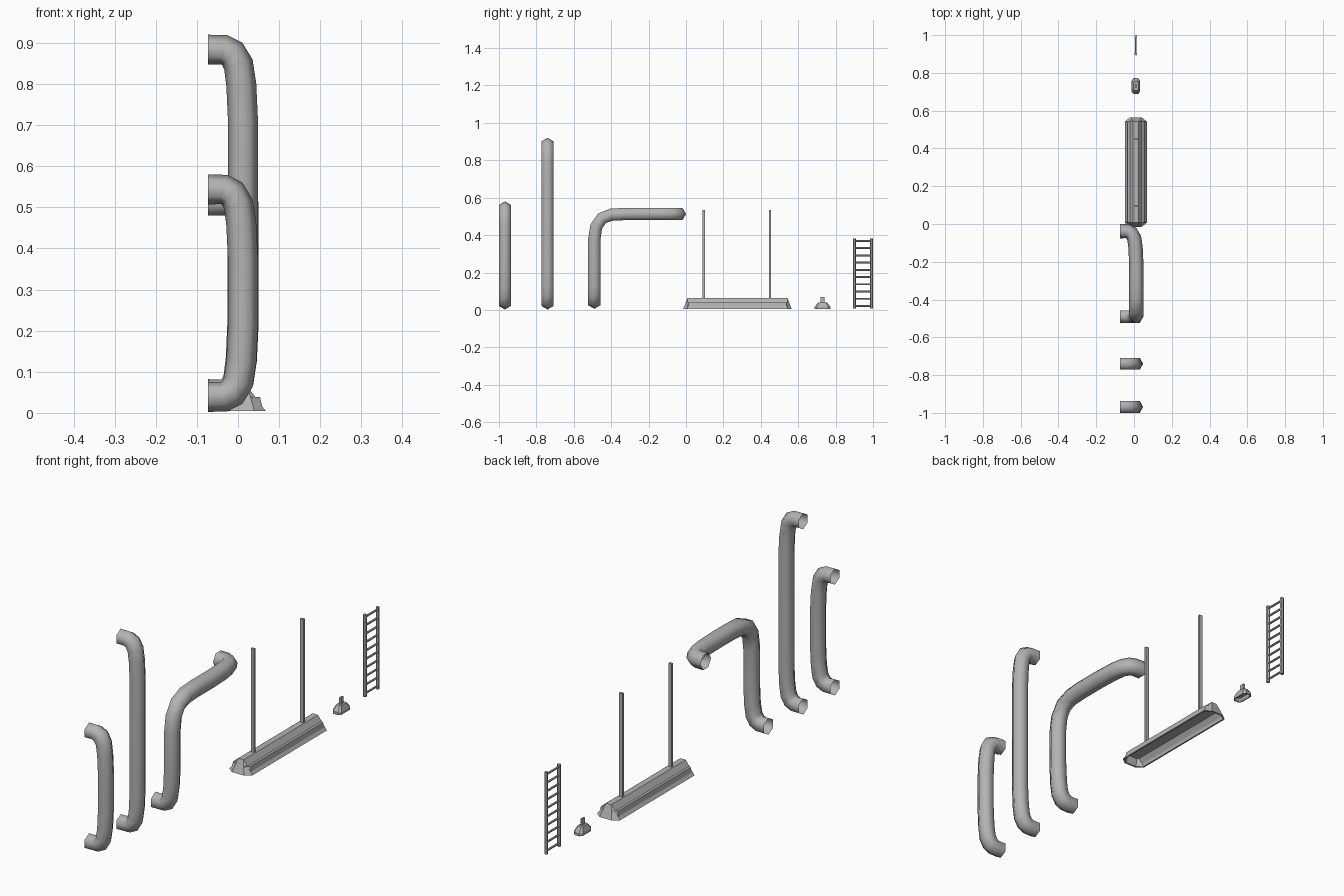
import bpy, bmesh, math
from mathutils import Vector, Matrix

cube = bpy.data.objects.get("Cube")
if cube:
    bpy.data.objects.remove(cube, do_unlink=True)

grey = bpy.data.materials.new("painted grey metal")
grey.use_nodes = True
color = (0.45, 0.45, 0.45, 1)
grey.diffuse_color = color
grey.node_tree.nodes["Principled BSDF"].inputs["Base Color"].default_value = color

AXIS = 0.01    # common x of the slim parts


def finish(bm, name, smooth=False, fix_normals=True):
    if fix_normals:
        bmesh.ops.recalc_face_normals(bm, faces=bm.faces)
    for f in bm.faces:
        f.smooth = smooth
    mesh = bpy.data.meshes.new(name)
    bm.to_mesh(mesh)
    bm.free()
    mesh.materials.append(grey)
    obj = bpy.data.objects.new(name, mesh)
    bpy.context.collection.objects.link(obj)
    return obj


def pipe(name, path, radius):
    """Open six-sided tube swept along a path without twisting."""
    pts = [Vector(p) for p in path]
    bm = bmesh.new()
    rings = []
    last = Vector((1, 0, 0))
    up = Vector((0, 0, 1))
    for i, p in enumerate(pts):
        into = (p - pts[max(i - 1, 0)]).normalized()
        out = (pts[min(i + 1, len(pts) - 1)] - p).normalized()
        tangent = (into + out).normalized()
        up = last.rotation_difference(tangent) @ up
        side = tangent.cross(up)
        last = tangent
        rings.append([bm.verts.new(p + radius * (up * math.cos(a) + side * math.sin(a)))
                      for a in (k * math.pi / 3 for k in range(6))])
    for a, b in zip(rings, rings[1:]):
        for k in range(6):
            n = (k + 1) % 6
            bm.faces.new((a[k], a[n], b[n], b[k]))
    return finish(bm, name, smooth=True)


def box(name, center, size):
    bm = bmesh.new()
    bmesh.ops.create_cube(bm, size=1, matrix=Matrix.Translation(center) @ Matrix.Diagonal((*size, 1)))
    return finish(bm, name)


def rod(name, center, radius, length, axis):
    bm = bmesh.new()
    turn = Matrix.Rotation(math.pi / 2, 4, "X") if axis == "Y" else Matrix()
    bmesh.ops.create_cone(bm, cap_ends=True, segments=6, radius1=radius, radius2=radius,
                          depth=length, matrix=Matrix.Translation(center) @ turn)
    return finish(bm, name)


def loft(name, levels, hollow=None):
    """Stack of equal-sided outlines; hollow = (rim, depth) recesses the base."""
    bm = bmesh.new()
    rings = [[bm.verts.new(p) for p in level] for level in levels]
    n = len(rings[0])
    for a, b in zip(rings, rings[1:]):
        for k in range(n):
            bm.faces.new((a[k], a[(k + 1) % n], b[(k + 1) % n], b[k]))
    bm.faces.new(rings[-1])
    base = bm.faces.new(rings[0][::-1])
    bmesh.ops.recalc_face_normals(bm, faces=bm.faces)
    if hollow:
        rim, depth = hollow
        bmesh.ops.inset_region(bm, faces=[base], thickness=rim)
        bmesh.ops.inset_region(bm, faces=[base], thickness=rim, depth=-depth)
    bmesh.ops.remove_doubles(bm, verts=bm.verts, dist=0.0002)
    return finish(bm, name, fix_normals=False)


def outline(y, hx, hy, cx, cy, z):
    """Rectangle with its four corners cut."""
    quarter = [(hx, hy - cy), (hx - cx, hy)]
    half = quarter + [(-a, b) for a, b in quarter[::-1]]
    full = half + [(-a, -b) for a, b in half]
    return [(AXIS + a, y + b, z) for a, b in full]


# Wall elbow: x position and distance along the straight run
elbow = [(-0.073, 0), (-0.035, 0), (-0.014, 0.01), (0.001, 0.036), (0.008, 0.085), (0.012, 0.17)]
R = 0.0365

# Two upright pipes with elbows at both ends
for name, y, top in (("short_pipe", -0.968, 0.58), ("tall_pipe", -0.74, 0.92)):
    lower = [(x, y, 0.039 + d) for x, d in elbow]
    upper = [(x, y, top - R - d) for x, d in reversed(elbow)]
    pipe(name, lower + upper, R)

# Pipe that rises and then turns along y
rise = [(x, -0.49, 0.044 + d) for x, d in elbow]
turn = [(0.012, y, z) for y, z in ((-0.49, 0.38), (-0.48, 0.445), (-0.45, 0.49),
                                   (-0.4, 0.509), (-0.33, 0.513))]
wall_end = [(x, -0.038 - d, 0.513) for x, d in reversed(elbow)]
pipe("turning_pipe", rise + turn + wall_end, 0.038)

# Hanging lamp: long hollow shade with hipped ends and two suspension rods
mid = 0.275
loft("hanging_lamp_shade", [
    outline(mid, 0.058, 0.29, 0.028, 0.022, 0.004),
    outline(mid, 0.014, 0.268, 0.001, 0.001, 0.063)], hollow=(0.008, 0.035))
for side, y in (("front", 0.095), ("back", 0.45)):
    box("suspension_rod_" + side, (AXIS, y, 0.296), (0.016, 0.011, 0.476))

# Small lamp: hollow cut-corner base with a post
y = 0.73
loft("small_lamp_base", [
    outline(y, 0.022, 0.042, 0.01, 0.012, 0.006),
    outline(y, 0.022, 0.042, 0.01, 0.012, 0.018),
    outline(y, 0.013, 0.024, 0.006, 0.007, 0.04)], hollow=(0.005, 0.015))
box("small_lamp_post", (AXIS, y, 0.053), (0.009, 0.021, 0.034))

# Ladder
for side, y in (("front", 0.9), ("back", 0.992)):
    rod("ladder_rail_" + side, (AXIS, y, 0.194), 0.008, 0.374, "Z")
for i in range(10):
    rod(f"ladder_rung_{i + 1}", (AXIS, 0.946, 0.021 + i * 0.0387), 0.005, 0.092, "Y")
